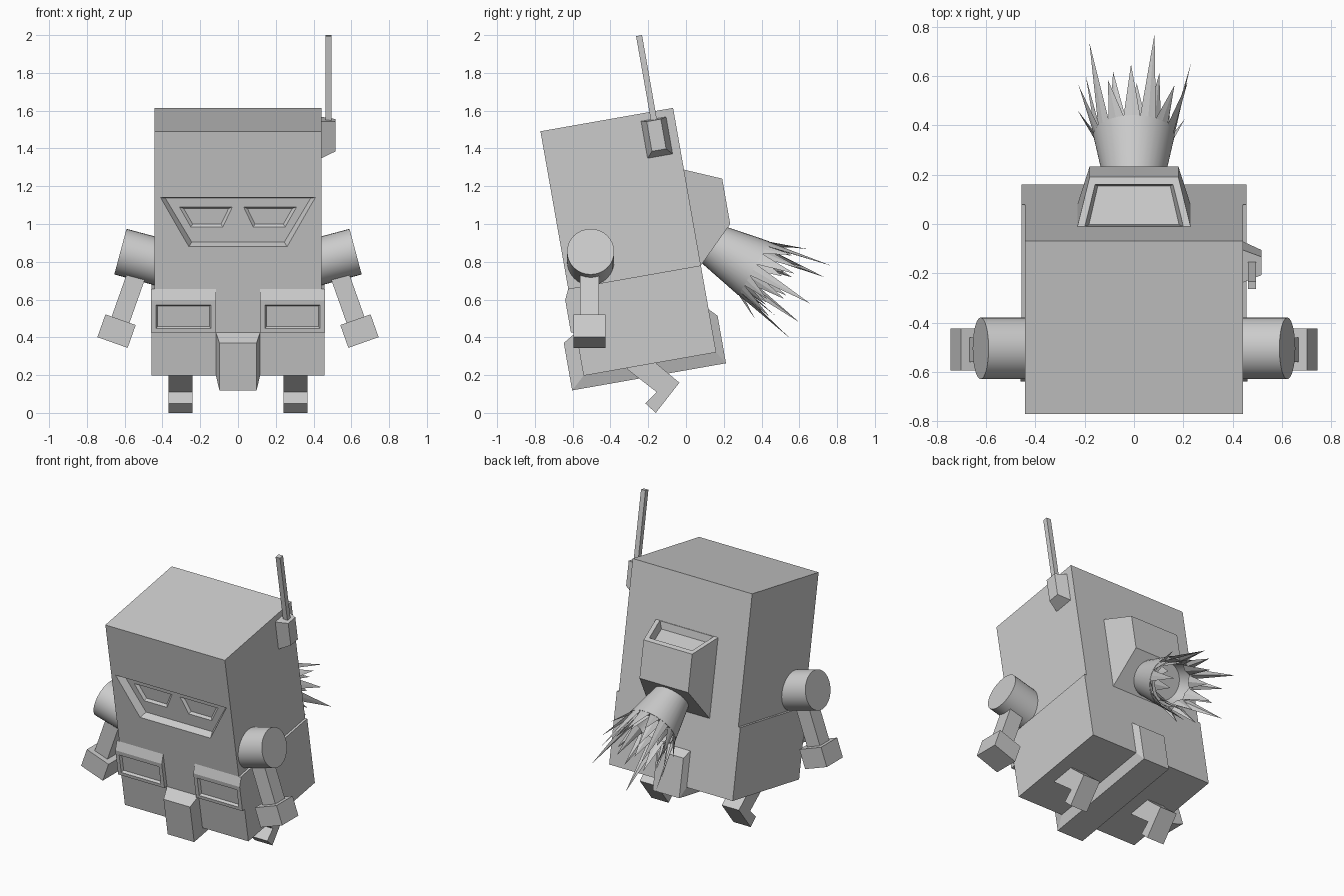
import bpy, bmesh, math
from mathutils import Matrix, Vector

cube = bpy.data.objects.get("Cube")
if cube:
    bpy.data.objects.remove(cube, do_unlink=True)

TILT = Matrix.Rotation(math.radians(10), 4, 'X')   # whole torso leans forward
FLAT = Matrix.Identity(4)

grey = bpy.data.materials.new("plain_grey")
grey.use_nodes = True
grey.diffuse_color = (0.6, 0.6, 0.6, 1)
grey.node_tree.nodes["Principled BSDF"].inputs["Base Color"].default_value = (0.6, 0.6, 0.6, 1)


def finish(name, bm, matrix=FLAT):
    bmesh.ops.recalc_face_normals(bm, faces=bm.faces[:])
    bm.transform(matrix)
    mesh = bpy.data.meshes.new(name)
    bm.to_mesh(mesh)
    bm.free()
    mesh.materials.append(grey)
    obj = bpy.data.objects.new(name, mesh)
    bpy.context.collection.objects.link(obj)
    return obj


def loft(name, a, b, matrix=TILT):
    """Solid between two matching loops of points."""
    bm = bmesh.new()
    va, vb = [bm.verts.new(p) for p in a], [bm.verts.new(p) for p in b]
    bm.faces.new(va)
    bm.faces.new(vb)
    n = len(a)
    for i in range(n):
        j = (i + 1) % n
        bm.faces.new((va[i], va[j], vb[j], vb[i]))
    return finish(name, bm, matrix)


def rect(axis, pos, a0, a1, b0, b1):
    """Rectangle across an axis; a and b are the other two axes in order."""
    pts = []
    for a, b in ((a0, b0), (a1, b0), (a1, b1), (a0, b1)):
        p = [a, b]
        p.insert(axis, pos)
        pts.append(Vector(p))
    return pts


def box(name, x, y, z, matrix=TILT):
    return loft(name, rect(2, z[0], *x, *y), rect(2, z[1], *x, *y), matrix)


def carve(obj, a, b):
    """Sink a recess from surface loop a to floor loop b."""
    a, b = [Vector(p) for p in a], [Vector(p) for p in b]
    cutter = loft("cutter", [p - (q - p) * 0.2 for p, q in zip(a, b)], b)
    cutter.hide_render = True
    mod = obj.modifiers.new("recess", 'BOOLEAN')
    mod.operation, mod.solver, mod.object = 'DIFFERENCE', 'EXACT', cutter
    bpy.context.view_layer.objects.active = obj
    bpy.ops.object.modifier_apply(modifier=mod.name)
    bpy.data.objects.remove(cutter, do_unlink=True)


def smooth(obj):
    bpy.ops.object.select_all(action='DESELECT')
    obj.select_set(True)
    bpy.context.view_layer.objects.active = obj
    bpy.ops.object.shade_smooth_by_angle(angle=math.radians(30))


def trapezoid(y, top, bottom, z_top, z_bottom):
    return [(top[0], y, z_top), (top[1], y, z_top), (bottom[1], y, z_bottom), (bottom[0], y, z_bottom)]


FRONT, BACK, WAIST, BASE = -0.5, 0.213, 0.755, 0.288

# Torso with sunken visor and eyes
torso = box("torso", (-0.442, 0.442), (FRONT, BACK), (WAIST, 1.602))
carve(torso, trapezoid(FRONT, (-0.41, 0.41), (-0.26, 0.26), 1.246, 0.982),
      trapezoid(-0.455, (-0.385, 0.385), (-0.245, 0.245), 1.235, 0.998))
for s in (-1, 1):
    carve(torso, trapezoid(-0.455, (0.03 * s, 0.31 * s), (0.08 * s, 0.25 * s), 1.187, 1.08),
          trapezoid(-0.44, (0.05 * s, 0.287 * s), (0.09 * s, 0.24 * s), 1.176, 1.092))

# Hips and the guard that wraps beneath them
box("hips", (-0.457, 0.457), (FRONT, BACK), (BASE, WAIST))
WIDE, SLIM = (-0.117, 0.117), (-0.098, 0.098)
loft("front_guard", rect(1, FRONT, *WIDE, BASE, 0.52), rect(1, -0.573, *SLIM, 0.222, 0.477))
loft("under_guard", rect(2, BASE, *WIDE, FRONT, BACK), rect(2, 0.222, *SLIM, -0.573, 0.254))
loft("back_guard", rect(1, BACK, *WIDE, BASE, 0.52), rect(1, 0.254, *SLIM, 0.222, 0.477))

# Front pouches with recessed panels
for side, s in (("right", -1), ("left", 1)):
    pouch = loft(side + "_pouch", rect(1, FRONT, 0.117 * s, 0.46 * s, 0.524, WAIST),
                 rect(1, -0.526, 0.117 * s, 0.46 * s, 0.524, 0.7))
    carve(pouch, rect(1, -0.526, 0.142 * s, 0.435 * s, 0.546, 0.672),
          rect(1, -0.511, 0.151 * s, 0.426 * s, 0.555, 0.664))

# Backpack with an open tray in its sloping top
pack = loft("backpack", rect(1, BACK, -0.23, 0.23, WAIST, 1.27),
            rect(1, 0.404, -0.18, 0.18, 0.944, 1.188))
tray = [(-0.2, 0.215, 1.27), (0.2, 0.215, 1.27), (0.158, 0.375, 1.2), (-0.158, 0.375, 1.2)]
carve(pack, tray, [(x * 0.93, y - 0.015, z - 0.045) for x, y, z in tray])

# Exhaust nozzle: hollow cone pointing back and down
JET = Matrix.Translation((0, 0.36, 0.765)) @ Matrix.Rotation(math.radians(-120), 4, 'X')


def ring_point(radius, angle, height):
    return (radius * math.cos(angle), radius * math.sin(angle), height)


bm = bmesh.new()
STEPS = 32
rings = [[bm.verts.new(ring_point(r, math.tau * i / STEPS, h)) for i in range(STEPS)]
         for r, h in ((0.115, -0.25), (0.165, 0), (0.145, 0), (0.12, -0.1))]
for lower, upper in zip(rings, rings[1:]):
    for i in range(STEPS):
        j = (i + 1) % STEPS
        bm.faces.new((lower[i], lower[j], upper[j], upper[i]))
bm.faces.new(rings[0])
bm.faces.new(rings[-1])
smooth(finish("exhaust_nozzle", bm, JET))


# Flame crowns: rings of slim spikes of uneven length
def crown(name, count, base, flare, lengths, start):
    bm = bmesh.new()
    half = math.pi / count
    for i in range(count):
        a = start + 2 * half * i
        length = lengths[i % len(lengths)]
        tip = bm.verts.new(ring_point(base + flare, a, length))
        left, mid, right = [bm.verts.new(ring_point(r, a + d, 0)) for r, d in
                            ((base, -half), (base, 0), (base, half))]
        inner = bm.verts.new(ring_point(base * 0.88, a, 0))
        for f in ((left, mid, tip), (mid, right, tip), (right, inner, tip), (inner, left, tip),
                  (left, inner, right, mid)):
            bm.faces.new(f)
    return finish(name, bm, JET)


crown("outer_flames", 15, 0.163, 0.07, (0.35, 0.14, 0.2), math.radians(-69))
crown("inner_flames", 10, 0.13, 0.03, (0.22, 0.15), math.radians(-50))

# Aerial on the left side
loft("aerial_mount", rect(0, 0.44, 0.033, 0.169, 1.362, 1.562), rect(0, 0.517, 0.063, 0.139, 1.395, 1.555))
box("aerial", (0.463, 0.496), (0.086, 0.118), (1.54, 2.01))

# Arms and legs, one of each per side
LEG = [(-0.31, 0.3), (-0.31, 0.23), (-0.155, 0.11), (-0.215, 0.05), (-0.16, 0), (-0.035, 0.16), (-0.155, 0.26),
       (-0.155, 0.3)]
for side, s in (("right", -1), ("left", 1)):
    bm = bmesh.new()
    bmesh.ops.create_cone(bm, cap_ends=True, segments=32, radius1=0.125, radius2=0.125, depth=0.26)
    place = Matrix.Translation((0.497 * s, -0.505, 0.82)) @ Matrix.Rotation(math.radians(75 * s), 4, 'Y')
    smooth(finish(side + "_shoulder", bm, place))
    swing = Matrix.Translation((0.643 * s, -0.51, 0.433)) @ Matrix.Rotation(math.radians(-19.5 * s), 4, 'Y')
    box(side + "_forearm", (-0.05, 0.05), (-0.05, 0.05), (0.05, 0.33), swing)
    box(side + "_hand", (-0.085, 0.085), (-0.085, 0.085), (-0.064, 0.064), swing)
    loft(side + "_leg", [(0.24 * s, y, z) for y, z in LEG], [(0.367 * s, y, z) for y, z in LEG], FLAT)
